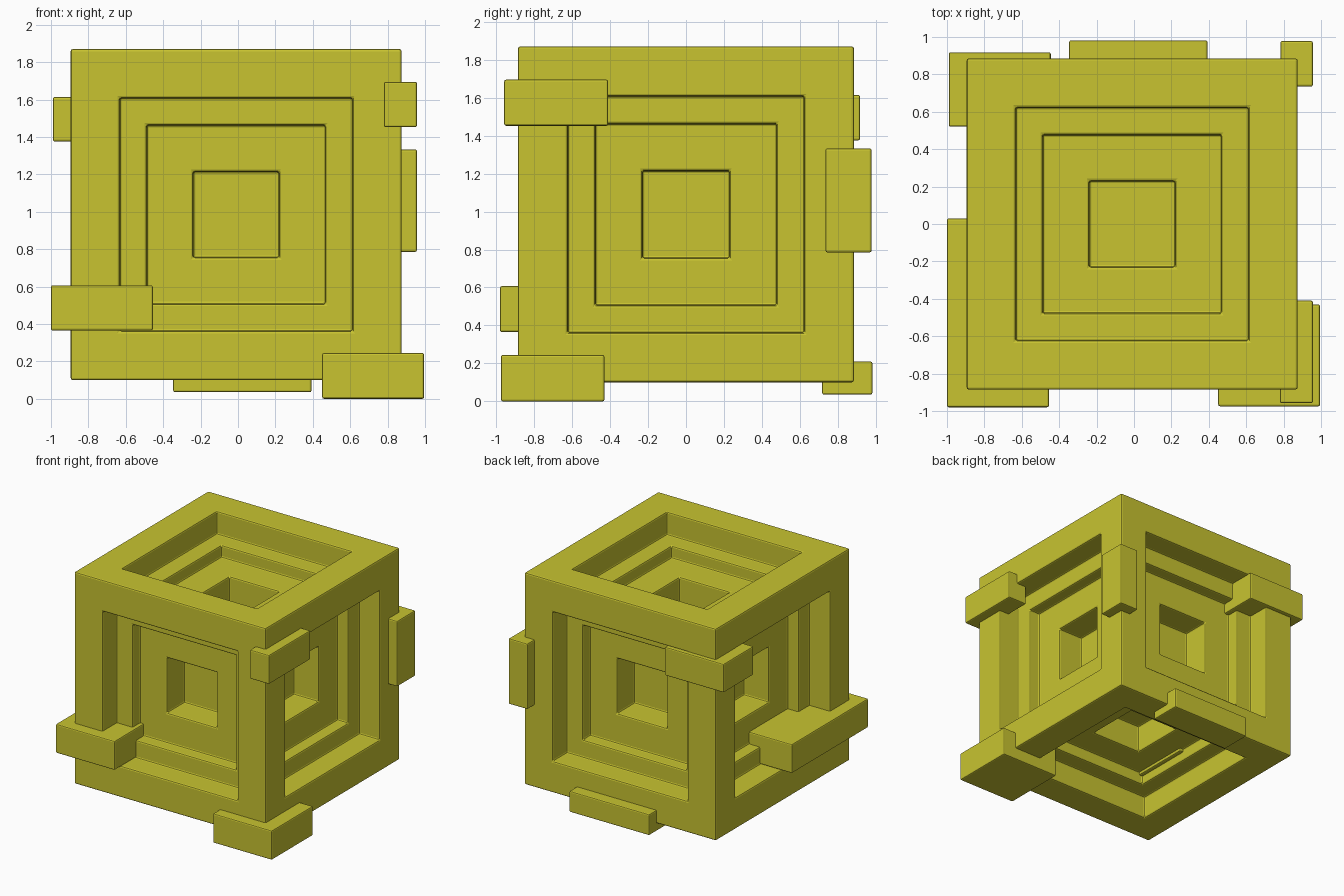
import bpy, bmesh
from mathutils import Vector

if "Cube" in bpy.data.objects:
    bpy.data.objects.remove(bpy.data.objects["Cube"])

mat = bpy.data.materials.new("yellow")
mat.diffuse_color = (0.58, 0.55, 0.03, 1)
mat.use_nodes = True
mat.node_tree.nodes["Principled BSDF"].inputs["Base Color"].default_value = mat.diffuse_color


def finish(name, bm, width):
    """Turn a bmesh into an object with softened edges."""
    bmesh.ops.recalc_face_normals(bm, faces=bm.faces)
    me = bpy.data.meshes.new(name)
    bm.to_mesh(me)
    bm.free()
    me.materials.append(mat)
    ob = bpy.data.objects.new(name, me)
    bpy.context.collection.objects.link(ob)
    bev = ob.modifiers.new("edge_softening", 'BEVEL')
    bev.width = width
    bev.segments = 2
    bev.limit_method = 'ANGLE'
    return ob


def new_box(lo, hi):
    lo, hi = Vector(lo), Vector(hi)
    bm = bmesh.new()
    bmesh.ops.create_cube(bm, size=1)
    bmesh.ops.scale(bm, vec=hi - lo, verts=bm.verts)
    bmesh.ops.translate(bm, vec=(lo + hi) / 2, verts=bm.verts)
    return bm


# main cube with a stepped square recess in all six faces
bm = new_box((-0.895, -0.885, 0.1), (0.875, 0.885, 1.87))
faces = list(bm.faces)
for rim, depth in ((0.262, 0.19), (0.145, 0.10), (0.248, 0.23)):
    bmesh.ops.inset_individual(bm, faces=faces, thickness=rim, depth=0,
                               use_even_offset=True)
    bmesh.ops.inset_individual(bm, faces=faces, thickness=0, depth=-depth,
                               use_even_offset=True)
    bm.normal_update()
finish("recessed_cube", bm, 0.012)

# blocks embedded in the cube's edges
blocks = {
    "front_left_long_block": ((-1.0, -0.98, 0.365), (-0.455, 0.03, 0.607)),
    "front_right_foot_block": ((0.45, -0.975, 0.0), (0.995, -0.43, 0.245)),
    "front_right_upper_block": ((0.78, -0.958, 1.452), (0.957, -0.41, 1.695)),
    "back_right_upright_block": ((0.782, 0.735, 0.785), (0.957, 0.978, 1.333)),
    "back_left_upper_block": ((-0.99, 0.52, 1.375), (-0.445, 0.918, 1.614)),
    "back_bottom_block": ((-0.347, 0.717, 0.035), (0.393, 0.982, 0.21)),
}
for name, (lo, hi) in blocks.items():
    finish(name, new_box(lo, hi), 0.01)
